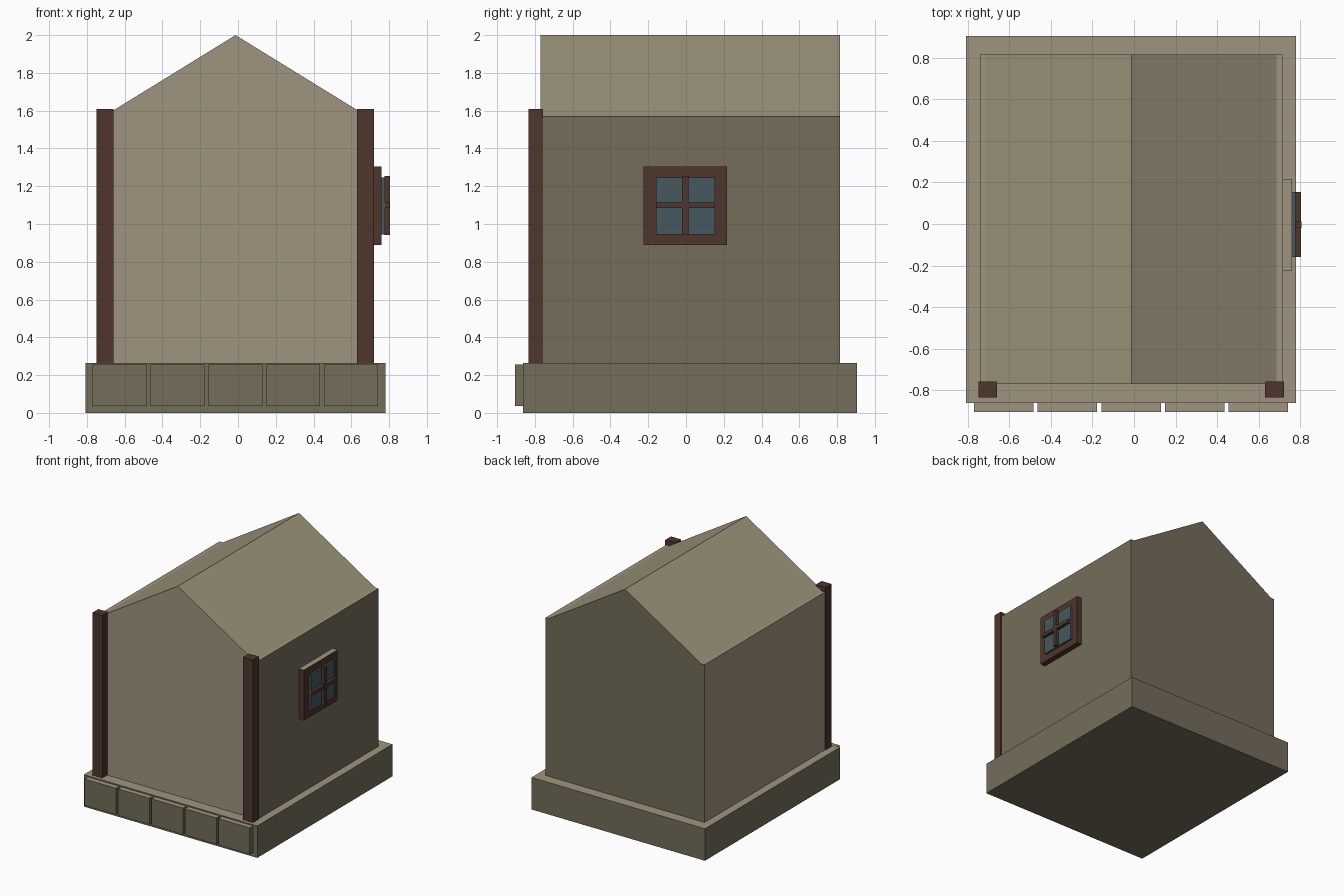
import bpy
import bmesh

if "Cube" in bpy.data.objects:
    bpy.data.objects.remove(bpy.data.objects["Cube"])


def material(name, rgb):
    def lin(c):
        c /= 255
        return c / 12.92 if c <= 0.04045 else ((c + 0.055) / 1.055) ** 2.4
    m = bpy.data.materials.new(name)
    m.diffuse_color = (*[lin(c) for c in rgb], 1)
    m.use_nodes = True
    m.node_tree.nodes["Principled BSDF"].inputs["Base Color"].default_value = m.diffuse_color
    return m


TAN = material("light_tan", (160, 148, 126))
OLIVE = material("dark_olive", (116, 109, 90))
ROOF = material("roof_tan", (156, 148, 123))
BROWN = material("dark_brown", (78, 53, 45))
GLASS = material("window_glass", (70, 88, 93))


def prism(name, profile, y0, y1, mats, rule=None):
    """Extrude an (x, z) profile along y; rule picks a material from each face normal."""
    bm = bmesh.new()
    face = bm.faces.new([bm.verts.new((x, y0, z)) for x, z in profile])
    ext = bmesh.ops.extrude_face_region(bm, geom=[face])
    moved = [v for v in ext["geom"] if isinstance(v, bmesh.types.BMVert)]
    bmesh.ops.translate(bm, verts=moved, vec=(0, y1 - y0, 0))
    bmesh.ops.recalc_face_normals(bm, faces=bm.faces[:])
    if rule:
        for f in bm.faces:
            f.material_index = rule(f.normal)
    mesh = bpy.data.meshes.new(name)
    bm.to_mesh(mesh)
    bm.free()
    for m in mats:
        mesh.materials.append(m)
    obj = bpy.data.objects.new(name, mesh)
    bpy.context.collection.objects.link(obj)
    return obj


def box(name, x, y, z, mats, rule=None):
    profile = [(x[0], z[0]), (x[1], z[0]), (x[1], z[1]), (x[0], z[1])]
    return prism(name, profile, y[0], y[1], mats, rule)


def top_only(n):
    return 1 if n.z > 0.5 else 0


def house_rule(n):
    if 0.5 < n.z < 0.99:
        return 2                                  # sloping roof
    if n.x > 0.5 or n.y > 0.5 or n.z < -0.5:
        return 1                                  # right wall, back wall, underside
    return 0                                      # front, left and eave ledges


# Stone base with a row of blocks along the front
box("base", (-0.807, 0.78), (-0.862, 0.905), (0, 0.265), [OLIVE, TAN], top_only)
for i in range(5):
    x = -0.769 + 0.306 * i
    box(f"front_block_{i + 1}", (x, x + 0.286), (-0.905, -0.862), (0.036, 0.255),
        [OLIVE, TAN], top_only)

# House body with gable roof and narrow eave ledges
ridge, half, eave = -0.013, 0.698, 1.57
prism("house_body",
      [(-0.741, 0.265), (0.715, 0.265), (0.715, eave), (ridge + half, eave),
       (ridge, 2.0), (ridge - half, eave), (-0.741, eave)],
      -0.769, 0.816, [TAN, OLIVE, ROOF], house_rule)

# Corner posts
for side, x in (("left", (-0.748, -0.658)), ("right", (0.63, 0.721))):
    box(f"{side}_post", x, (-0.834, -0.758), (0.265, 1.61), [BROWN])

# Window on the right wall: frame, glass and crossbars
box("window_frame", (0.71, 0.761), (-0.226, 0.217), (0.888, 1.305), [BROWN, TAN], top_only)
box("window_glass", (0.755, 0.777), (-0.158, 0.153), (0.944, 1.245), [GLASS])
box("window_upright", (0.775, 0.805), (-0.02, 0.013), (0.942, 1.255), [BROWN])
box("window_crossbar", (0.775, 0.803), (-0.158, 0.153), (1.085, 1.114), [BROWN])
